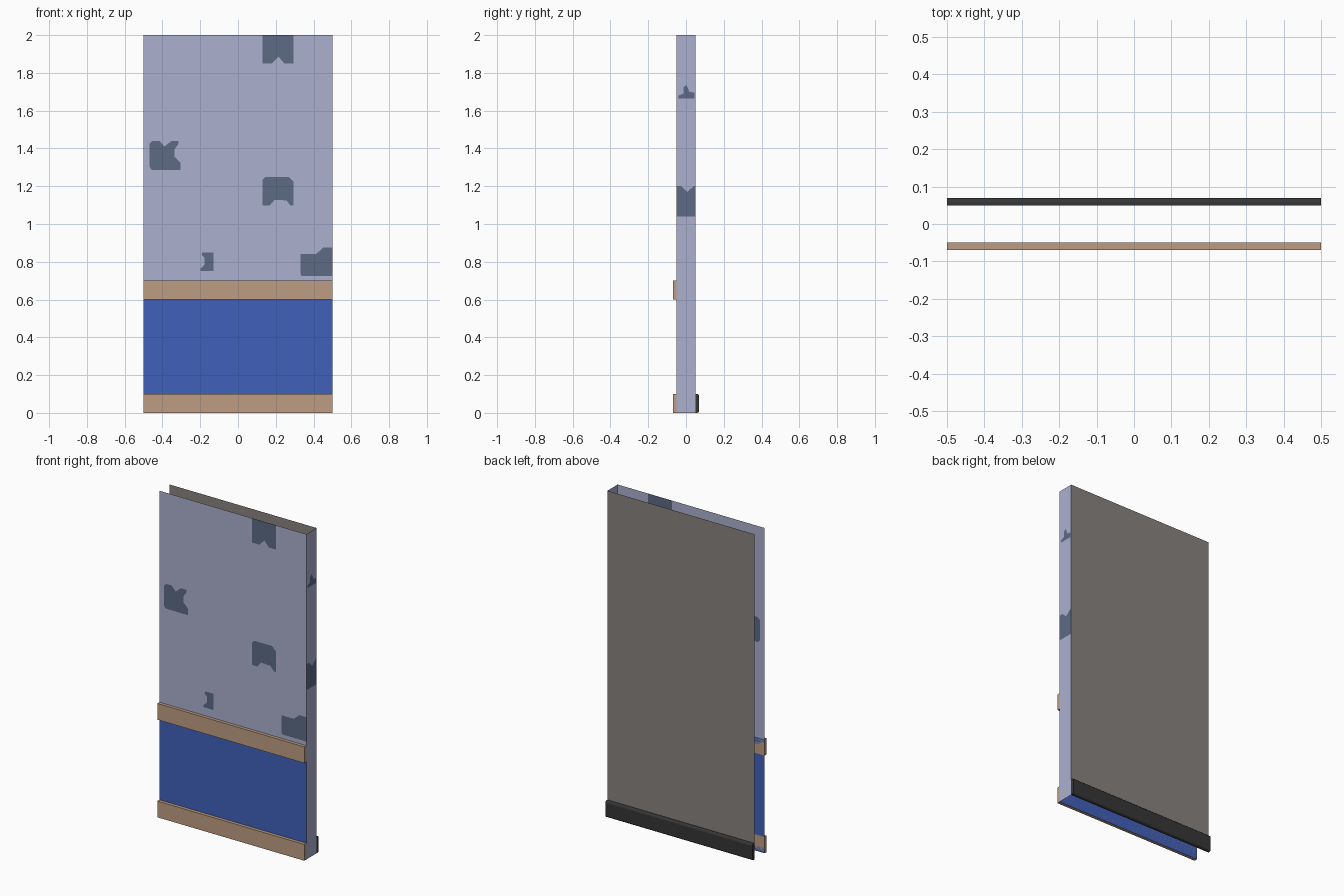
import bpy, bmesh
from mathutils import Vector
from mathutils.geometry import delaunay_2d_cdt

if "Cube" in bpy.data.objects:
    bpy.data.objects.remove(bpy.data.objects["Cube"])


def material(name, rgb):
    m = bpy.data.materials.new(name)
    lin = [((c / 255 + 0.055) / 1.055) ** 2.4 for c in rgb]
    m.diffuse_color = (*lin, 1)
    m.use_nodes = True
    m.node_tree.nodes["Principled BSDF"].inputs["Base Color"].default_value = m.diffuse_color
    return m


LAVENDER = material("lavender plaster", (172, 176, 207))
SLATE = material("slate patch", (93, 107, 133))
BLUE = material("blue wainscot", (64, 96, 186))
WOOD = material("light wood", (190, 157, 130))
GREY = material("warm grey", (136, 131, 127))
BLACK = material("black trim", (54, 54, 54))


def panel(name, u0, u1, z0, z1, place, mats, patches=()):
    """Single-sheet wall with patch outlines cut into it; place maps (u, z) to 3D."""
    loops = [[(u0, z0), (u1, z0), (u1, z1), (u0, z1)]] + list(patches)
    pts, faces = [], []
    for loop in loops:
        area = sum(a[0] * b[1] - b[0] * a[1] for a, b in zip(loop, loop[1:] + loop[:1]))
        loop = loop if area > 0 else loop[::-1]
        faces.append(list(range(len(pts), len(pts) + len(loop))))
        pts += [Vector(p) for p in loop]
    vs, _, fs, _, _, src = delaunay_2d_cdt(pts, [], faces, 1, 1e-5)
    me = bpy.data.meshes.new(name)
    me.from_pydata([place(v.x, v.y) for v in vs], [], fs)
    for m in mats:
        me.materials.append(m)
    for poly, origin in zip(me.polygons, src):
        poly.material_index = 1 if any(i > 0 for i in origin) else 0
    ob = bpy.data.objects.new(name, me)
    bpy.context.collection.objects.link(ob)


def moulding(name, z0, side, mat):
    """Full-width board, 0.1 tall, with rounded outer long edges."""
    bm = bmesh.new()
    bmesh.ops.create_cube(bm, size=1)
    for v in bm.verts:
        v.co = (v.co.x, side * (0.06 + v.co.y * 0.02), z0 + 0.05 + v.co.z * 0.1)
    outer = [e for e in bm.edges if all(abs(v.co.y) > 0.065 for v in e.verts)
             and abs(e.verts[0].co.x - e.verts[1].co.x) > 0.5]
    bmesh.ops.bevel(bm, geom=outer, offset=0.011, segments=3, profile=0.5, affect='EDGES')
    bmesh.ops.recalc_face_normals(bm, faces=bm.faces)
    me = bpy.data.meshes.new(name)
    bm.to_mesh(me)
    bm.free()
    me.materials.append(mat)
    ob = bpy.data.objects.new(name, me)
    bpy.context.collection.objects.link(ob)


# Worn patches on the front plaster (x, z)
front_patches = [
    [(.13, 2), (.13, 1.85), (.18, 1.85), (.215, 1.885), (.245, 1.85), (.294, 1.85), (.294, 2)],
    [(-.468, 1.425), (-.452, 1.44), (-.415, 1.44), (-.39, 1.41), (-.352, 1.44), (-.315, 1.44),
     (-.315, 1.425), (-.336, 1.395), (-.336, 1.357), (-.304, 1.325), (-.304, 1.287),
     (-.458, 1.287), (-.468, 1.303)],
    [(.13, 1.235), (.145, 1.25), (.267, 1.25), (.294, 1.223), (.294, 1.097), (.278, 1.097),
     (.257, 1.125), (.193, 1.128), (.167, 1.097), (.13, 1.097)],
    [(-.188, .85), (-.13, .85), (-.13, .75), (-.198, .75), (-.198, .763), (-.177, .784),
     (-.177, .82), (-.193, .837)],
    [(.331, .842), (.415, .842), (.452, .875), (.5, .875), (.5, .725), (.336, .725), (.331, .736)],
]
# Worn patches on the right end (y, z)
side_patches = [
    [(-.04, 1.665), (-.04, 1.68), (-.013, 1.69), (-.013, 1.725), (.003, 1.735), (.018, 1.7),
     (.045, 1.695), (.045, 1.665)],
    [(-.05, 1.2), (-.024, 1.2), (.006, 1.17), (.04, 1.2), (.05, 1.2), (.05, 1.04), (-.05, 1.04)],
]

# Wall sheets: the left end, top and bottom stay open
panel("front_wall", -.5, .5, .7, 2, lambda u, z: (u, -.05, z), (LAVENDER, SLATE), front_patches)
panel("front_wainscot", -.5, .5, 0, .7, lambda u, z: (u, -.05, z), (BLUE,))
panel("right_end_wall", -.05, .05, 0, 2, lambda u, z: (.5, u, z), (LAVENDER, SLATE), side_patches)
panel("back_wall", -.5, .5, 0, 2, lambda u, z: (-u, .05, z), (GREY,))

# Mouldings
moulding("front_skirting", 0, -1, WOOD)
moulding("front_chair_rail", .6, -1, WOOD)
moulding("back_skirting", 0, 1, BLACK)
